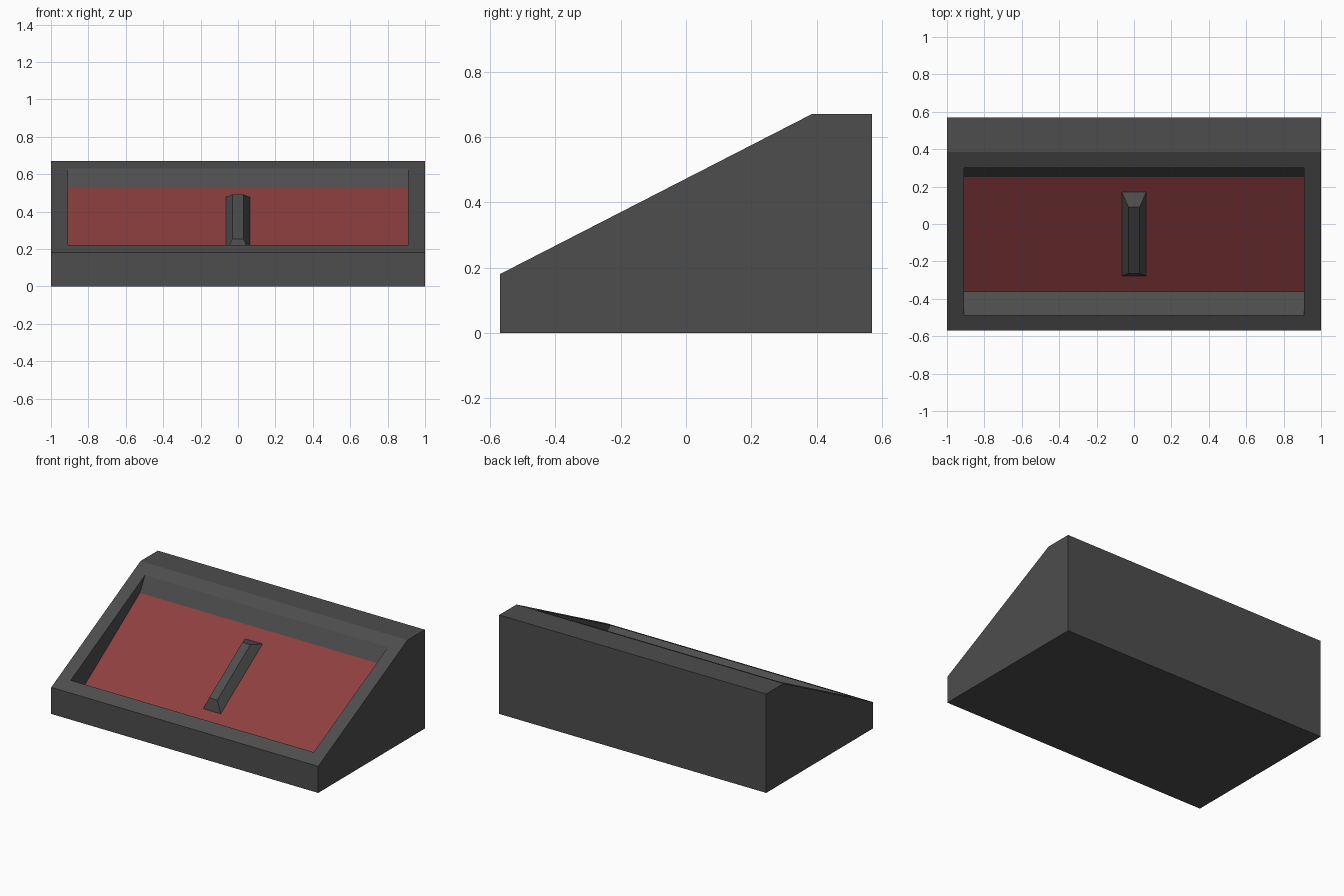
import bpy, bmesh

if "Cube" in bpy.data.objects:
    bpy.data.objects.remove(bpy.data.objects["Cube"])


def material(name, rgb):
    m = bpy.data.materials.new(name)
    m.diffuse_color = (*rgb, 1)
    m.use_nodes = True
    m.node_tree.nodes["Principled BSDF"].inputs["Base Color"].default_value = m.diffuse_color
    return m


def make_object(name, bm, mats):
    bmesh.ops.recalc_face_normals(bm, faces=bm.faces)
    mesh = bpy.data.meshes.new(name)
    bm.to_mesh(mesh)
    bm.free()
    for m in mats:
        mesh.materials.append(m)
    obj = bpy.data.objects.new(name, mesh)
    bpy.context.collection.objects.link(obj)
    return obj


def floor_z(y):
    """Height of the recessed red floor, which is steeper than the rim."""
    return 0.53 + (y - 0.25) * 0.675


grey = material("dark grey", (0.075, 0.075, 0.075))
red = material("dull red", (0.27, 0.049, 0.049))

# Wedge housing: side profile extruded across x
bm = bmesh.new()
profile = [(-0.57, 0), (0.57, 0), (0.57, 0.67), (0.385, 0.67), (-0.57, 0.18)]
side = bm.faces.new([bm.verts.new((-1, y, z)) for y, z in profile])
ext = bmesh.ops.extrude_face_region(bm, geom=[side])
bmesh.ops.translate(bm, vec=(2, 0, 0),
                    verts=[v for v in ext["geom"] if isinstance(v, bmesh.types.BMVert)])
bmesh.ops.recalc_face_normals(bm, faces=bm.faces)

# Rim and tapered recess with red floor, cut into the sloping face
slope = next(f for f in bm.faces if f.normal.z > 0.5 and f.normal.y < -0.2)
bmesh.ops.inset_region(bm, faces=[slope], thickness=0.09, use_even_offset=True)
floor = bmesh.ops.extrude_discrete_faces(bm, faces=[slope])["faces"][0]
for v in floor.verts:
    v.co.y = -0.36 if v.co.y < 0 else 0.25
    v.co.z = floor_z(v.co.y)
floor.material_index = 1
make_object("wedge_housing", bm, [grey, red])

# Raised bar with chamfered sides and ends, lying on the floor
bm = bmesh.new()
rings = [(0.065, -0.278, 0.17, 0.0), (0.03, -0.265, 0.09, 0.07)]
base, crest = [
    [bm.verts.new((x, y, floor_z(y) + h))
     for x, y in ((-w, y0), (w, y0), (w, y1), (-w, y1))]
    for w, y0, y1, h in rings]
bm.faces.new(base)
bm.faces.new(crest)
for i in range(4):
    j = (i + 1) % 4
    bm.faces.new((base[i], base[j], crest[j], crest[i]))
make_object("centre_bar", bm, [grey])
